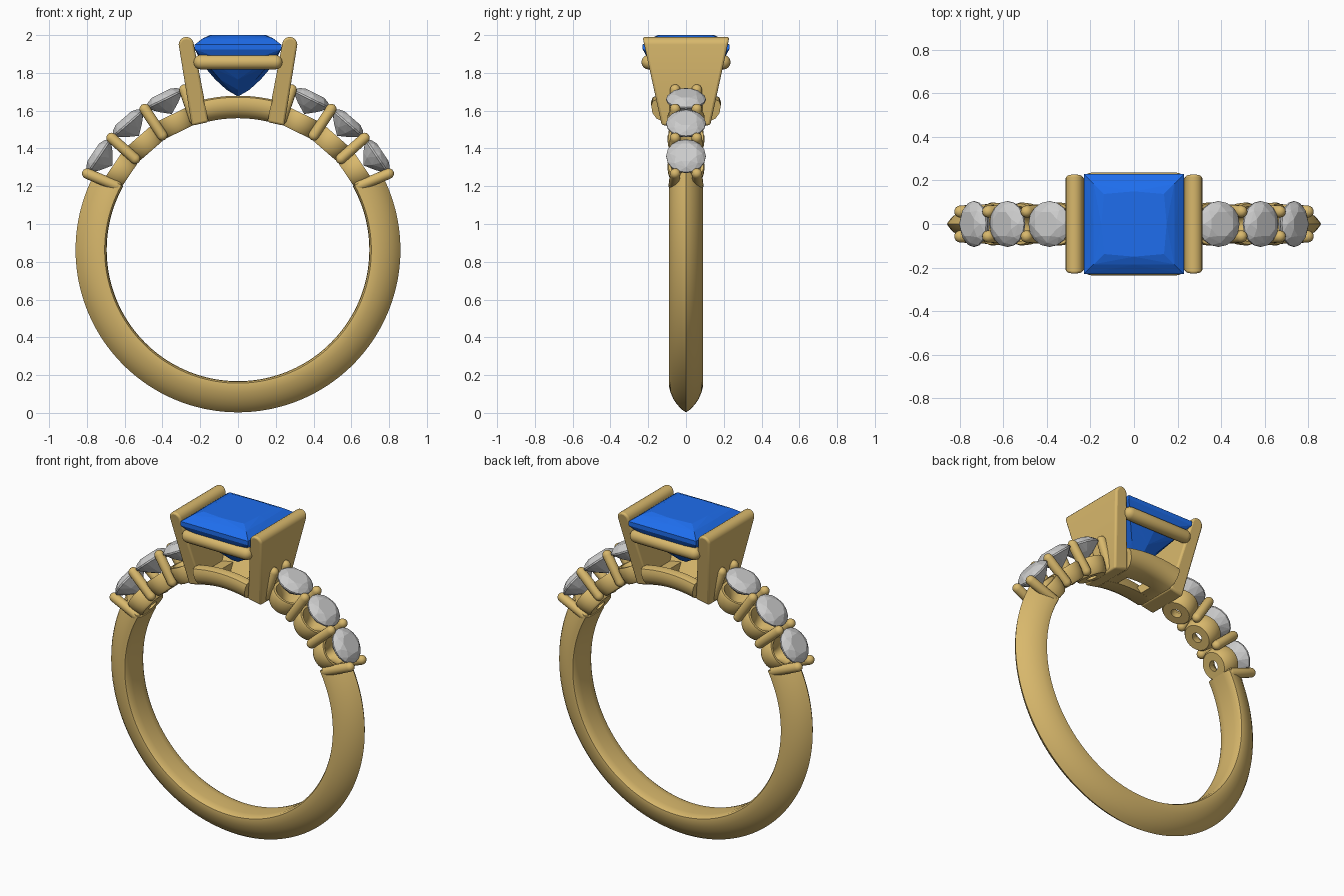
import bpy, bmesh
from math import sin, cos, pi, radians
from mathutils import Matrix, Vector

if "Cube" in bpy.data.objects:
    bpy.data.objects.remove(bpy.data.objects["Cube"])

CZ, INNER = 0.863, 0.695          # ring centre height, finger radius


def material(name, col):
    m = bpy.data.materials.new(name)
    m.diffuse_color = (*col, 1)
    m.use_nodes = True
    m.node_tree.nodes["Principled BSDF"].inputs["Base Color"].default_value = m.diffuse_color
    return m


GOLD = material("gold", (0.69, 0.48, 0.15))
BLUE = material("blue_gem", (0.013, 0.155, 0.85))


def finish(bm, name, mat=None, smooth=True, matrix=None):
    bmesh.ops.recalc_face_normals(bm, faces=bm.faces)
    me = bpy.data.meshes.new(name)
    bm.to_mesh(me)
    bm.free()
    ob = bpy.data.objects.new(name, me)
    bpy.context.collection.objects.link(ob)
    if matrix:
        ob.matrix_world = matrix
    if mat:
        me.materials.append(mat)
    if smooth:
        bpy.ops.object.select_all(action='DESELECT')
        ob.select_set(True)
        bpy.context.view_layer.objects.active = ob
        bpy.ops.object.shade_smooth_by_angle(angle=radians(35))
    return ob


def skin(bm, rings, close):
    n = len(rings[0])
    pairs = list(zip(rings, rings[1:]))
    if close:
        pairs.append((rings[-1], rings[0]))
    for a, b in pairs:
        for i in range(n):
            j = (i + 1) % n
            bm.faces.new((a[i], a[j], b[j], b[i]))
    if not close:
        bm.faces.new(rings[0])
        bm.faces.new(rings[-1])


def sweep(name, profile, a0, a1, steps):
    """Sweep an (r, y) profile around the finger hole between two angles."""
    bm = bmesh.new()
    rings = []
    for k in range(steps + 1):
        a = radians(a0 + (a1 - a0) * k / steps)
        rings.append([bm.verts.new((r * cos(a), y, CZ + r * sin(a))) for r, y in profile])
    skin(bm, rings, False)
    return finish(bm, name, GOLD)


def lathe(name, profile, matrix, segs=24, closed=False):
    """Turn an (r, z) profile around local z; closed makes a hollow collar."""
    bm = bmesh.new()
    rings = [[bm.verts.new((r * cos(2 * pi * i / segs), r * sin(2 * pi * i / segs), z))
              for i in range(segs)] for r, z in profile]
    skin(bm, rings, closed)
    return finish(bm, name, GOLD, True, matrix)


def rod(name, p, q, rad):
    """Round-ended rod from p to q."""
    p, q = Vector(p), Vector(q)
    d = q - p
    arc = [radians(t) for t in (4, 25, 45, 67, 90)]
    prof = [(rad * sin(t), rad - rad * cos(t)) for t in arc]
    prof += [(r, d.length - z) for r, z in reversed(prof)]
    lathe(name, prof, Matrix.Translation(p) @ d.to_track_quat('Z', 'Y').to_matrix().to_4x4(), 16)


def gem(name, points, mat=None, matrix=None):
    bm = bmesh.new()
    for p in points:
        bm.verts.new(p)
    res = bmesh.ops.convex_hull(bm, input=bm.verts)
    bmesh.ops.delete(bm, geom=[v for v in bm.verts if not v.link_faces], context='VERTS')
    return finish(bm, name, mat, False, matrix)


def circle(r, z, n, off=0.0):
    return [(r * cos(2 * pi * (i + off) / n), r * sin(2 * pi * (i + off) / n), z) for i in range(n)]


def polar(r, deg, y, side):
    return (side * r * cos(radians(deg)), y, CZ + r * sin(radians(deg)))


# Shank with a pointed outer ridge, open at the top
half = [(0.860, 0), (0.845, 0.022), (0.82, 0.046), (0.79, 0.067), (0.755, 0.082),
        (0.722, 0.09), (0.706, 0.089), (0.698, 0.075), (INNER, 0.04)]
sweep("shank", half + [(r, -y) for r, y in reversed(half[1:])], 151, 389, 120)

# Shoulder stones, collars and shared prongs
collar = [(0.030, 0.697), (0.078, 0.697), (0.088, 0.71), (0.096, 0.745), (0.099, 0.785),
          (0.094, 0.798), (0.08, 0.798), (0.035, 0.74)]
stone = (circle(0.060, 0.036, 8, 0.5) + circle(0.086, 0.023, 8) + circle(0.105, 0.003, 16)
         + circle(0.105, -0.006, 16) + circle(0.062, -0.048, 8, 0.5) + [(0, 0, -0.088)])
for side in (1, -1):
    for deg in (34, 49, 64):
        m = Matrix.Translation((0, 0, CZ)) @ Matrix.Rotation(side * radians(90 - deg), 4, 'Y')
        lathe("collar", collar, m, 32, True)
        gem("shoulder_stone", stone, None, m @ Matrix.Translation((0, 0, 0.888)))
    for deg in (26.7, 41.5, 56.5, 71.5):
        for sy in (1, -1):
            rod("prong", polar(0.70, deg + (1.3 if deg < 30 else 0), sy * 0.066, side),
                polar(0.922, deg, sy * 0.056, side), 0.028)

# Flared side walls of the head
for side in (1, -1):
    sec = [(0.245, 1.52), (0.155, 1.54)]
    sec += [(0.274 - 0.04 * cos(pi * k / 10), 1.95 + 0.04 * sin(pi * k / 10)) for k in range(11)]
    bm = bmesh.new()
    rows = [[bm.verts.new((side * x, sy * (0.13 + 0.1 * (z - 1.53) / 0.46), z)) for x, z in sec]
            for sy in (-1, 1)]
    skin(bm, rows, False)
    wall = finish(bm, "head_wall", GOLD)
    bev = wall.modifiers.new("round", 'BEVEL')
    bev.width, bev.segments, bev.angle_limit = 0.012, 3, radians(40)

# Gallery rails under the main stone
for sy in (1, -1):
    rod("gallery_rail", (-0.235, sy * 0.197, 1.857), (0.235, sy * 0.197, 1.857), 0.039)

# Base frame of the head, with a flared central opening
rail = [(0.697, 0.04), (0.697, 0.125), (0.715, 0.158), (0.745, 0.178), (0.785, 0.184),
        (0.808, 0.176), (0.816, 0.155), (0.814, 0.125), (0.795, 0.11)]
for sy in (1, -1):
    sweep("base_rail", [(r, sy * y) for r, y in rail], 77, 103, 16)
for a in (75, 97):
    sweep("base_end", [(0.698, -0.12), (0.698, 0.12), (0.76, 0.13), (0.76, -0.13)], a, a + 8, 6)


# Square main stone
def square(h, mid, z):
    """Eight points: corners at h, edge midpoints at mid."""
    return [(x * (h if x * y else mid), y * (h if x * y else mid), z)
            for x in (-1, 0, 1) for y in (-1, 0, 1) if x or y]


gem("main_stone", square(0.138, 0.15, 2.0) + square(0.185, 0.187, 1.982)
    + square(0.229, 0.229, 1.95) + square(0.229, 0.229, 1.925)
    + square(0.16, 0.185, 1.84) + square(0.095, 0.12, 1.765)
    + square(0.04, 0.06, 1.71) + [(0, 0, 1.675)], BLUE)
